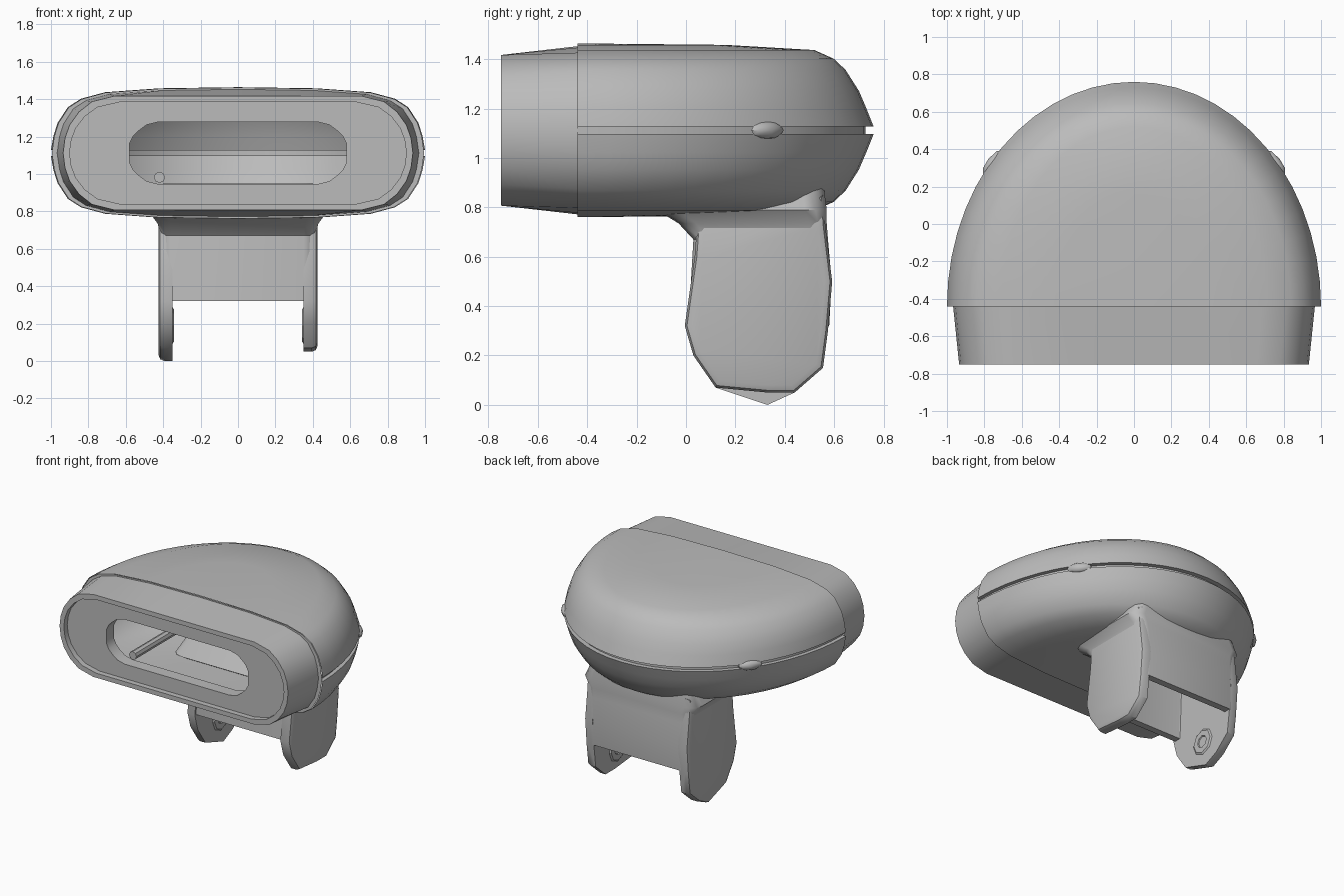
import bpy, bmesh, math
from mathutils import Vector

cube = bpy.data.objects.get("Cube")
if cube:
    bpy.data.objects.remove(cube)

grey = bpy.data.materials.new("mid_grey")
grey.use_nodes = True
colour = (0.5, 0.5, 0.5, 1)
grey.diffuse_color = colour
grey.node_tree.nodes["Principled BSDF"].inputs["Base Color"].default_value = colour

MID = 1.112      # height of the seam
FRONT = -0.44    # plane where the shell meets the nozzle


def finish(name, bm, angle=40):
    bmesh.ops.remove_doubles(bm, verts=bm.verts, dist=0.0005)
    bmesh.ops.recalc_face_normals(bm, faces=bm.faces)
    mesh = bpy.data.meshes.new(name)
    bm.to_mesh(mesh)
    bm.free()
    mesh.materials.append(grey)
    ob = bpy.data.objects.new(name, mesh)
    bpy.context.collection.objects.link(ob)
    bpy.ops.object.select_all(action='DESELECT')
    ob.select_set(True)
    bpy.context.view_layer.objects.active = ob
    bpy.ops.object.shade_smooth_by_angle(angle=math.radians(angle))
    return ob


def loft(name, rings, closed=True, angle=40):
    """Skin a list of equally long point rings."""
    bm = bmesh.new()
    rows = [[bm.verts.new(p) for p in ring] for ring in rings]
    n = len(rows[0])
    for a, b in zip(rows, rows[1:]):
        for i in range(n if closed else n - 1):
            j = (i + 1) % n
            bm.faces.new((a[i], a[j], b[j], b[i]))
    return finish(name, bm, angle)


# Rounded shell: two domes split by a seam groove (x scale, y scale, height)
DOME = [(1, 1, 0.015), (.987, .975, .09), (.965, .95, .16), (.91, .905, .245),
        (.84, .865, .29), (.71, .8, .325), (.42, .5, .346), (0, 0, .352)]


def outline(sx, sy, h, steps=28):
    angles = [math.pi * i / steps for i in range(steps + 1)]
    return [(sx * math.cos(t), FRONT + 1.2 * sy * math.sin(t), MID + h) for t in angles]


lower = [(a, b, -h) for a, b, h in reversed(DOME)]
groove = [(.972, .972, -.015), (.972, .972, .015)]
loft("shell", [outline(*p) for p in lower + groove + DOME], closed=False)


# Nozzle: flange, tapered sleeve, rim, recessed plate and slot
def section(quarter, y, k=1.0):
    right = quarter + [(x, -z) for x, z in quarter[-2::-1]]
    right = right[1:-1]
    q = quarter
    upper = q + [(-x, z) for x, z in q[-2::-1]]
    under = [(x, -z) for x, z in reversed(upper[1:-1])]
    return [(x * k, y, MID + z * k) for x, z in upper + under]


shell_q = [(1, 0)] + [(a, h) for a, b, h in DOME[1:]]
rim_q = [(.935, 0), (.925, .08), (.9, .15), (.85, .22),
         (.78, .275), (.66, .305), (.3, .305), (0, .305)]
inner_q = [(x * .963, z * .89) for x, z in rim_q]
slot_q = [(.58, 0), (.58, .05), (.56, .09), (.53, .12),
          (.49, .15), (.43, .165), (.2, .165), (0, .165)]
loft("nozzle", [section(shell_q, FRONT, .995), section(shell_q, FRONT, .967),
                section(rim_q, -.75), section(inner_q, -.75),
                section(inner_q, -.71), section(slot_q, -.71),
                section(slot_q, -.62)], angle=32)


# Rod seen inside the slot
bm = bmesh.new()
bmesh.ops.create_cone(bm, cap_ends=True, segments=8, radius1=.03, radius2=.03, depth=.5)
for v in bm.verts:
    v.co = Vector((v.co.x - .42, v.co.z - .38, v.co.y + MID - .13))
finish("inner_rod", bm)


# Flared hollow neck below the shell
def rounded_rect(z, x, y0, y1, r):
    pts = []
    corners = [(x - r, y1 - r), (-x + r, y1 - r), (-x + r, y0 + r), (x - r, y0 + r)]
    for i, (cx, cy) in enumerate(corners):
        for k in range(4):
            t = math.pi / 2 * (i + k / 3)
            pts.append((cx + r * math.cos(t), cy + r * math.sin(t), z))
    return pts


loft("neck", [rounded_rect(.95, .4, 0, .55, .08), rounded_rect(.79, .47, -.12, .57, .09),
              rounded_rect(.735, .43, -.03, .57, .07), rounded_rect(.67, .412, .03, .575, .06),
              rounded_rect(.5, .412, .02, .59, .06), rounded_rect(.32, .412, .01, .58, .06),
              rounded_rect(.32, .36, .06, .53, .02), rounded_rect(.8, .36, .08, .53, .02)])


# Two ears with a chamfered edge; the left one ends a little higher
EAR = [(.05, .8), (.035, .6), (-.005, .32), (.03, .2), (.12, .07), (.33, 0),
       (.44, .05), (.555, .15), (.575, .3), (.592, .5), (.565, .72), (.555, .85)]

for side, label, floor in ((1, "left", .05), (-1, "right", 0)):
    bm = bmesh.new()
    face = bm.faces.new([bm.verts.new((side * .35, y, max(z, floor))) for y, z in EAR])
    grown = bmesh.ops.extrude_face_region(bm, geom=[face])["geom"]
    for v in grown:
        if isinstance(v, bmesh.types.BMVert):
            v.co.x += side * .075
    outer = [e for e in bm.edges if all(abs(v.co.x) > .4 for v in e.verts)]
    bmesh.ops.bevel(bm, geom=outer, offset=.03, segments=2, affect='EDGES', profile=.5)
    finish(label + "_ear", bm)

    # Pivot boss with a square socket on the inner face
    def ring(r, x, n=8):
        return [(side * x, .3 + r * math.cos(math.tau * i / n),
                 .19 + r * math.sin(math.tau * i / n)) for i in range(n)]
    loft(label + "_pivot_boss", [ring(.1, .352), ring(.085, .342), ring(.045, .342),
                                 ring(.04, .349), ring(0, .349)], angle=20)

    # Small plug sitting in the seam
    bm = bmesh.new()
    bmesh.ops.create_uvsphere(bm, u_segments=8, v_segments=6, radius=1)
    for v in bm.verts:
        p = v.co
        along, out = p.x * .085, p.y * .03
        v.co = Vector((side * (.755 + out * .77 - along * .62),
                       .33 + out * .62 + along * .77, MID + p.z * .035))
    finish(label + "_seam_plug", bm)
